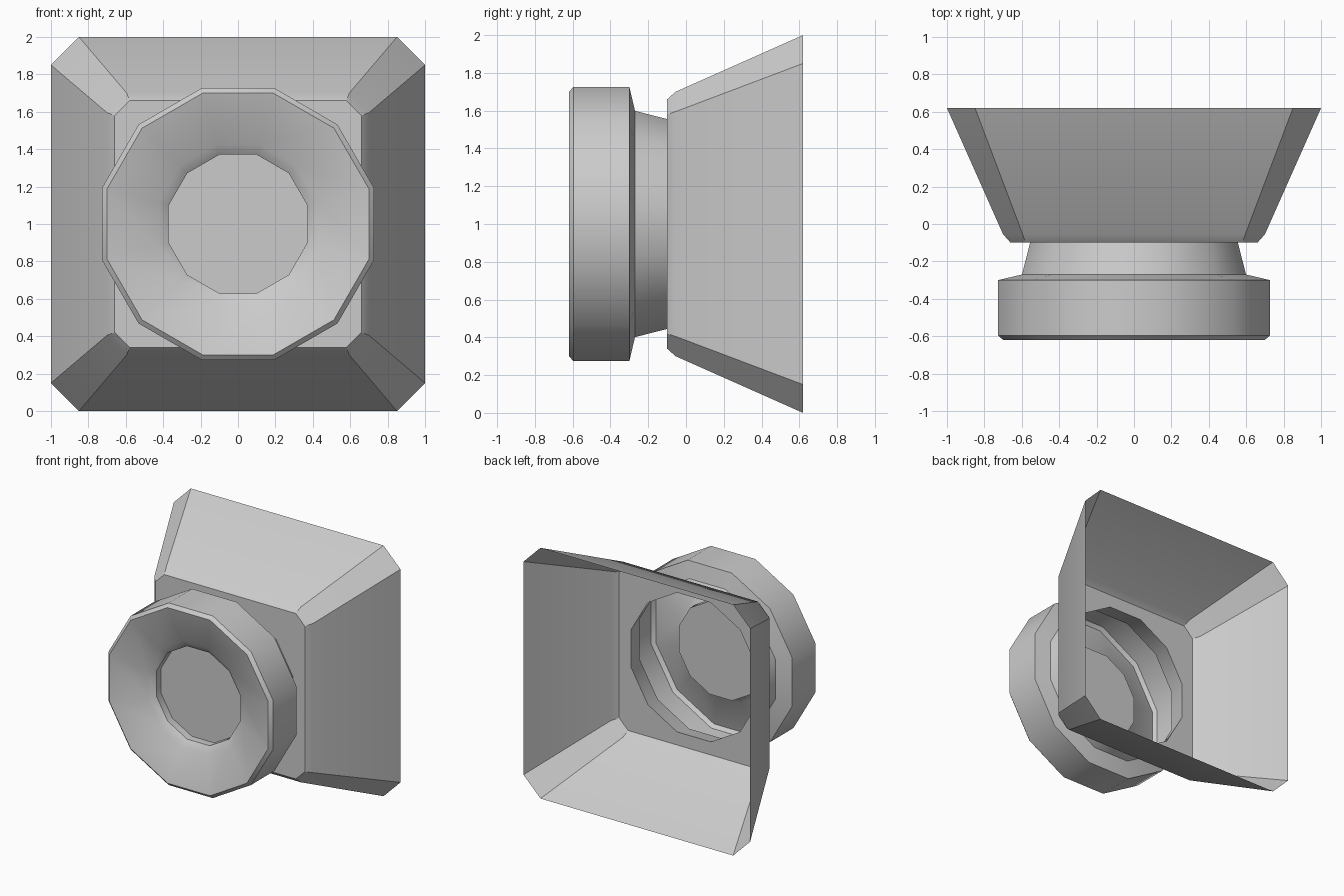
import bpy, bmesh, math

if "Cube" in bpy.data.objects:
    bpy.data.objects.remove(bpy.data.objects["Cube"])

CZ = 1.0      # height of the shared axis
SIDES = 12


def ring12(bm, r, y):
    """One 12-sided loop around the y axis, flats facing the main axes."""
    return [bm.verts.new((r * math.cos(math.radians(15 + 30 * i)), y,
                          CZ + r * math.sin(math.radians(15 + 30 * i))))
            for i in range(SIDES)]


def octagon(bm, h, c, y):
    """Square loop of half size h with corners cut by c."""
    k = h - c
    pts = [(h, -k), (h, k), (k, h), (-k, h), (-h, k), (-h, -k), (-k, -h), (k, -h)]
    return [bm.verts.new((x, y, CZ + z)) for x, z in pts]


def bridge(bm, a, b):
    n = len(a)
    for i in range(n):
        j = (i + 1) % n
        bm.faces.new((a[i], a[j], b[j], b[i]))


def loop_edges(bm, loop):
    return [bm.edges.get((loop[i], loop[(i + 1) % len(loop)]))
            or bm.edges.new((loop[i], loop[(i + 1) % len(loop)]))
            for i in range(len(loop))]


def finish(bm, name, angle=32):
    bmesh.ops.recalc_face_normals(bm, faces=bm.faces[:])
    me = bpy.data.meshes.new(name)
    bm.to_mesh(me)
    bm.free()
    ob = bpy.data.objects.new(name, me)
    bpy.context.collection.objects.link(ob)
    bpy.ops.object.select_all(action='DESELECT')
    ob.select_set(True)
    bpy.context.view_layer.objects.active = ob
    bpy.ops.object.shade_smooth_by_angle(angle=math.radians(angle))
    return ob


# Flared hood: open at the back, front plate with a 12-sided hole
bm = bmesh.new()
loops = [octagon(bm, h, c, y) for h, c, y in
         ((1.0, 0.15, 0.62), (0.70, 0.105, -0.055), (0.66, 0.08, -0.10))]
for a, b in zip(loops, loops[1:]):
    bridge(bm, a, b)
hole = ring12(bm, 0.575, -0.10)
bmesh.ops.triangle_fill(bm, use_beauty=True,
                        edges=loop_edges(bm, loops[-1]) + loop_edges(bm, hole),
                        normal=(0, -1, 0))
finish(bm, "flared_hood")

# Neck, outer ring and dished front as one turned shell (radius, y)
profile = [(0.575, -0.10), (0.62, -0.27), (0.752, -0.30), (0.752, -0.595),
           (0.725, -0.62), (0.44, -0.54), (0.384, -0.50), (0.384, -0.44)]
bm = bmesh.new()
loops = [ring12(bm, r, y) for r, y in profile]
for a, b in zip(loops, loops[1:]):
    bridge(bm, a, b)
finish(bm, "neck_and_ring")

# Flat disc closing the centre opening
bm = bmesh.new()
bm.faces.new(ring12(bm, 0.384, -0.44))
disc = finish(bm, "centre_disc")
if disc.data.polygons[0].normal.y > 0:
    disc.data.flip_normals()
